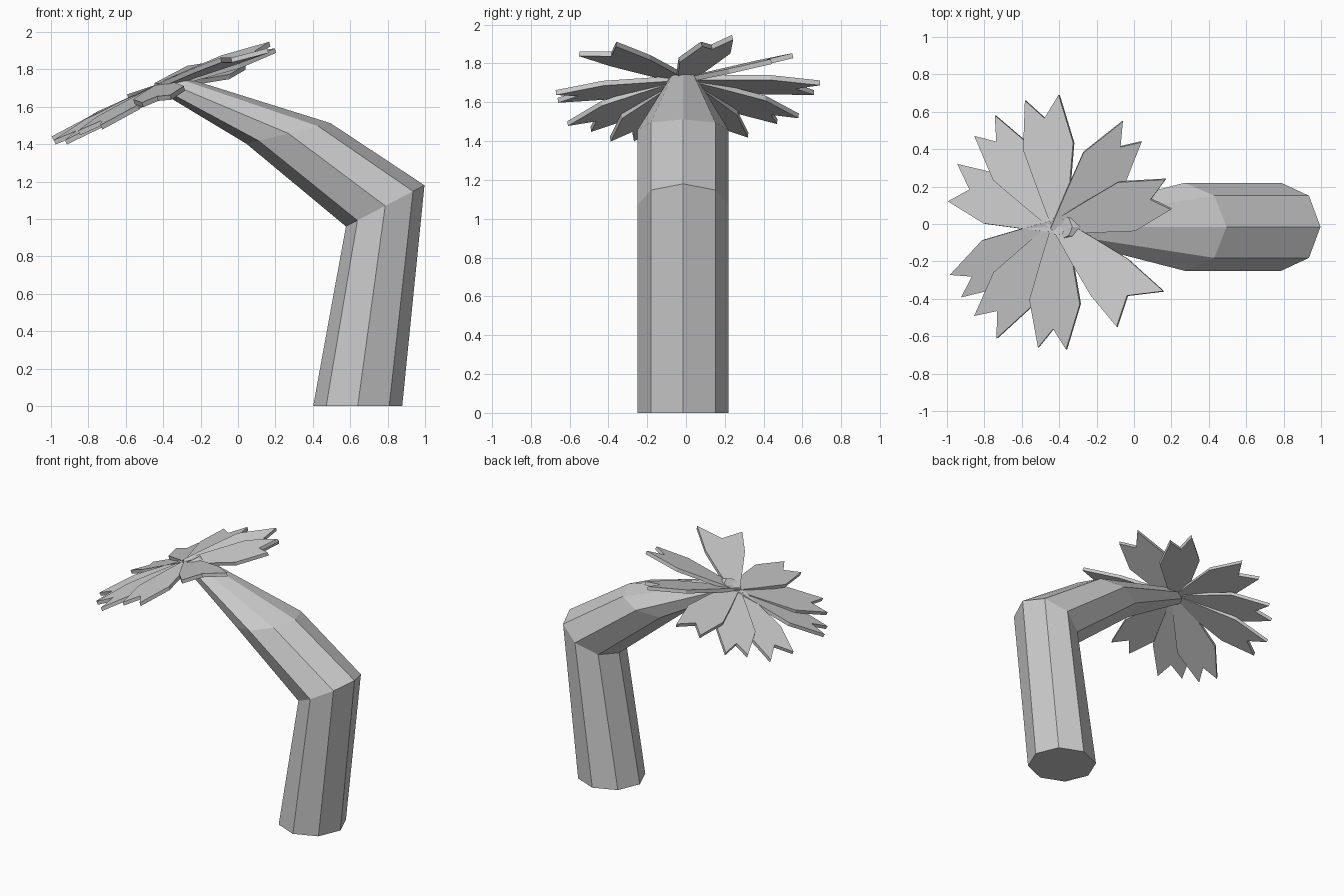
import bpy
from math import cos, sin, pi
from mathutils import Vector

if "Cube" in bpy.data.objects:
    bpy.data.objects.remove(bpy.data.objects["Cube"])


def make_object(name, verts, faces):
    mesh = bpy.data.meshes.new(name)
    mesh.from_pydata(verts, [], faces)
    mesh.update()
    obj = bpy.data.objects.new(name, mesh)
    bpy.context.collection.objects.link(obj)
    return obj


# Trunk: eight-sided bent tube; each ring is (centre x, z, half-width x, z, radius y)
SIDES = 8
RINGS = [
    (0.64, 0.00, 0.238, 0.00, 0.235),
    (0.787, 1.07, 0.21, 0.11, 0.235),
    (0.27, 1.457, 0.225, 0.055, 0.235),
    (-0.39, 1.735, 0.06, 0.035, 0.065),
]
verts, faces = [], []
for x, z, hx, hz, ry in RINGS:
    for i in range(SIDES):
        a = 2 * pi * i / SIDES
        verts.append((x + hx * cos(a), -0.015 + ry * sin(a), z + hz * cos(a)))
for r in range(len(RINGS) - 1):
    for i in range(SIDES):
        j = (i + 1) % SIDES
        faces.append((r * SIDES + i, r * SIDES + j,
                      (r + 1) * SIDES + j, (r + 1) * SIDES + i))
faces.append(tuple(reversed(range(SIDES))))
faces.append(tuple(range((len(RINGS) - 1) * SIDES, len(RINGS) * SIDES)))
make_object("trunk", verts, faces)

# Leaves: thin plates with a notched end, each placed by its two tip points
HUB = Vector((-0.40, -0.01, 1.715))
THICK = 0.026
TIPS = [
    ((0.20, 0.08, 1.90), (0.17, 0.24, 1.935)),
    ((0.04, 0.44, 1.81), (-0.06, 0.55, 1.84)),
    ((-0.40, 0.69, 1.70), (-0.58, 0.66, 1.65)),
    ((-0.74, 0.58, 1.53), (-0.85, 0.47, 1.50)),
    ((-0.94, 0.32, 1.43), (-0.99, 0.12, 1.43)),
    ((-0.98, -0.27, 1.41), (-0.92, -0.39, 1.41)),
    ((-0.85, -0.49, 1.46), (-0.73, -0.61, 1.49)),
    ((-0.51, -0.66, 1.61), (-0.36, -0.67, 1.65)),
    ((-0.09, -0.55, 1.85), (0.16, -0.36, 1.90)),
]


def make_leaf(name, p, q):
    p, q = Vector(p), Vector(q)
    axis = (p + q) / 2 - HUB
    side = q - p
    side -= axis * (side.dot(axis) / axis.length_squared)
    side.normalize()
    up = axis.cross(side).normalized() * (THICK / 2)
    along = lambda u, v: HUB + axis * u + side * v
    outline = [along(-0.06, -0.03), along(0.30, -0.09), along(0.62, -0.14), p,
               along(0.84, 0), q, along(0.62, 0.14), along(0.30, 0.09),
               along(-0.06, 0.03)]
    n = len(outline)
    # top and bottom split along the notch so both halves stay convex
    vs = [c + up for c in outline] + [c - up for c in outline]
    halves = [(0, 1, 2, 3, 4), (4, 5, 6, 7, 8), (0, 4, 8)]
    fs = list(halves)
    fs += [tuple(n + i for i in reversed(h)) for h in halves]
    fs += [(i, n + i, n + (i + 1) % n, (i + 1) % n) for i in range(n)]
    make_object(name, vs, fs)


for k, (p, q) in enumerate(TIPS):
    make_leaf(f"leaf_{k + 1}", p, q)
